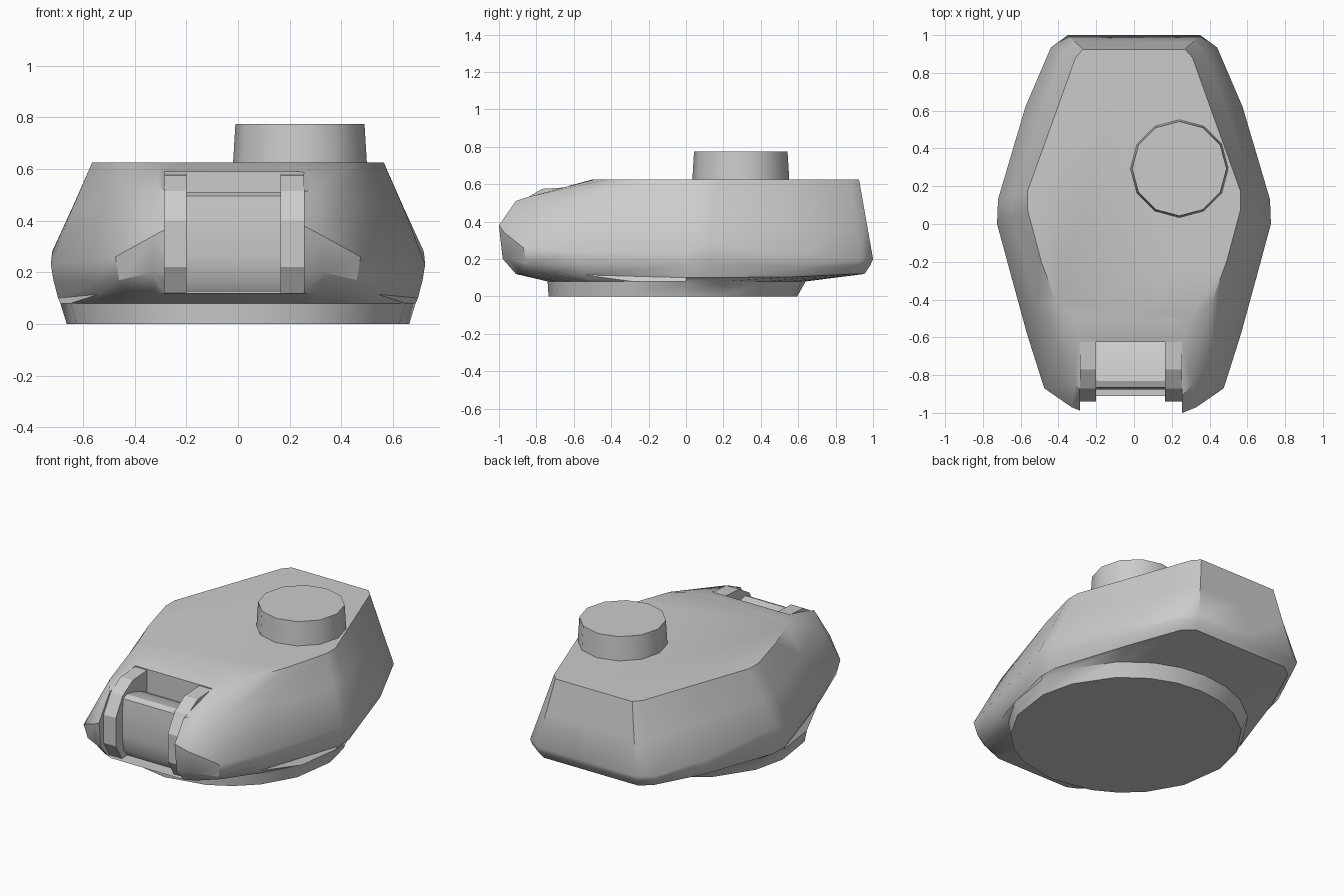
import bpy, bmesh
from math import sin, cos, radians

if "Cube" in bpy.data.objects:
    bpy.data.objects.remove(bpy.data.objects["Cube"])


def make(name, bm, angle=None):
    bmesh.ops.recalc_face_normals(bm, faces=bm.faces)
    me = bpy.data.meshes.new(name)
    bm.to_mesh(me)
    bm.free()
    ob = bpy.data.objects.new(name, me)
    bpy.context.collection.objects.link(ob)
    bpy.ops.object.select_all(action='DESELECT')
    ob.select_set(True)
    bpy.context.view_layer.objects.active = ob
    if angle:
        bpy.ops.object.shade_smooth_by_angle(angle=radians(angle))
    return ob


def extrude_x(name, profile, x0, x1, angle=None):
    """Extrude a (y, z) profile from x0 to x1."""
    bm = bmesh.new()
    a, b = [[bm.verts.new((x, y, z)) for y, z in profile] for x in (x0, x1)]
    n = len(profile)
    for i in range(n):
        j = (i + 1) % n
        bm.faces.new((a[i], a[j], b[j], b[i]))
    bm.faces.new(a)
    bm.faces.new(b)
    return make(name, bm, angle)


def ring_row(radius, cy, z):
    """Half of the turret ring, front to back."""
    angles = (-67.5, -54, -40, -20, 4, 22, 45, 62, 76)
    row = [(radius * cos(radians(a)), cy + radius * sin(radians(a)), z) for a in angles]
    return [(0, cy - radius, z)] + row + [(0, cy + radius, z)]


def hull_row(row):
    return [(0, *row[0][1:])] + row + [(0, *row[-1][1:])]


# Hull: half contours from the front slot round to the back, bottom to roof
lower = [(.255, -.91, .12), (.32, -.88, .12), (.43, -.78, .12), (.54, -.55, .115), (.697, 0, .1),
         (.697, .12, .1), (.54, .58, .105), (.40, .90, .12), (.33, .955, .12)]
belly = [(.255, -.98, .2), (.33, -.95, .2), (.46, -.85, .17), (.56, -.57, .16), (.715, 0, .17),
         (.713, .12, .18), (.58, .6, .155), (.43, .925, .165), (.35, .985, .165)]
widest = [(.255, -1, .38), (.33, -.97, .34), (.475, -.87, .26), (.567, -.58, .24), (.725, 0, .23),
          (.72, .13, .28), (.575, .62, .22), (.44, .935, .2), (.35, 1, .2)]
shoulder = [(.255, -.91, .51), (.31, -.85, .53), (.41, -.70, .50), (.51, -.43, .47), (.645, .04, .44),
            (.642, .15, .45), (.50, .575, .42), (.375, .908, .41), (.31, .963, .41)]
roof = [(.2, -.5, .625), (.3, -.49, .625), (.41, -.42, .625), (.49, -.2, .625), (.565, .08, .625),
        (.565, .17, .625), (.43, .545, .625), (.31, .88, .625), (.27, .925, .625)]
rows = [ring_row(.665, -.07, 0), ring_row(.69, -.05, .08)]
rows += [hull_row(r) for r in (lower, belly, widest, shoulder, roof)]

bm = bmesh.new()
loops = []
for row in rows:
    full = row + [(-x, y, z) for x, y, z in row[-2:0:-1]]
    loops.append([bm.verts.new(p) for p in full])
for a, b in zip(loops, loops[1:]):
    for i in range(len(a)):
        j = (i + 1) % len(a)
        bm.faces.new((a[i], a[j], b[j], b[i]))
bm.faces.new(loops[0])
bm.faces.new(loops[-1])
hull = make("turret_hull", bm)

# Gun slot cut through the nose
cutter = extrude_x("slot_cutter", [(-1.2, .12), (-.625, .12), (-.625, .8), (-1.2, .8)], -.285, .255)
cutter.hide_render = True
mod = hull.modifiers.new("slot", 'BOOLEAN')
mod.operation = 'DIFFERENCE'
mod.solver = 'EXACT'
mod.object = cutter
bpy.ops.object.select_all(action='DESELECT')
hull.select_set(True)
bpy.context.view_layer.objects.active = hull
bpy.ops.object.modifier_apply(modifier="slot")
bpy.ops.object.shade_smooth_by_angle(angle=radians(36))
bpy.data.objects.remove(cutter)

# Bracket plates on both sides of the slot
plate = [(-.60, .585), (-.77, .575), (-.87, .515), (-.94, .40), (-.94, .22), (-.88, .12), (-.60, .12)]
extrude_x("left_bracket", plate, -.285, -.20)
extrude_x("right_bracket", plate, .165, .255)

# Curved gun shield between the brackets
shield = [(-.60, .43), (-.68, .47), (-.76, .497), (-.83, .51), (-.865, .495), (-.875, .40), (-.875, .26),
          (-.86, .17), (-.83, .125), (-.60, .125)]
extrude_x("gun_shield", shield, -.20, .165, 30)

# Commander hatch: twelve-sided tapered drum
bm = bmesh.new()
bmesh.ops.create_cone(bm, cap_ends=True, segments=12, radius1=.26, radius2=.25, depth=.165)
bmesh.ops.translate(bm, verts=bm.verts, vec=(.24, .293, .6925))
make("cupola", bm, 35)
